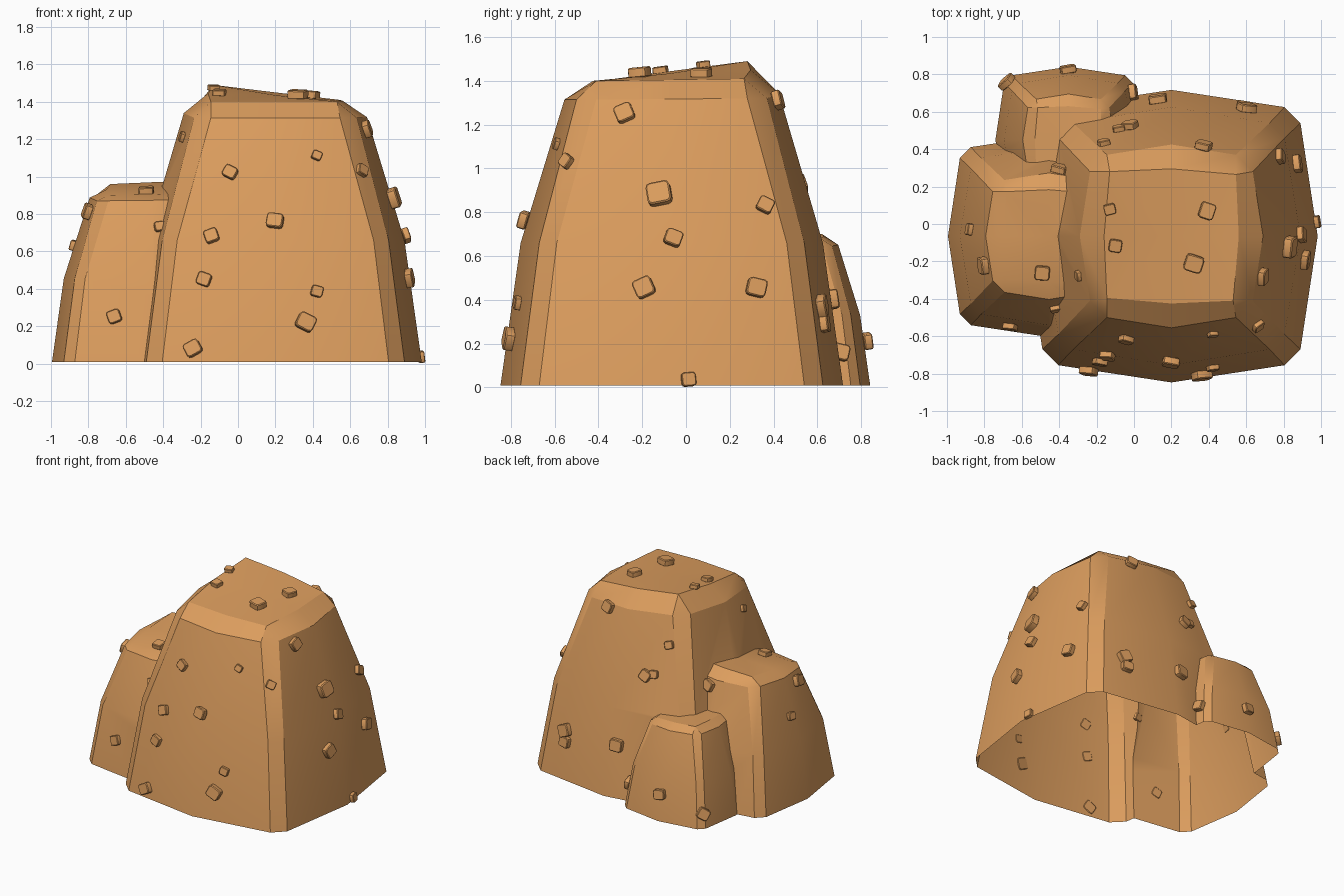
import bpy, bmesh, math, random
from mathutils import Vector, Matrix
from mathutils.bvhtree import BVHTree

if "Cube" in bpy.data.objects:
    bpy.data.objects.remove(bpy.data.objects["Cube"])

random.seed(4)
mat = bpy.data.materials.new("sandstone orange")
mat.diffuse_color = (0.72, 0.34, 0.112, 1)
mat.use_nodes = True
mat.node_tree.nodes["Principled BSDF"].inputs["Base Color"].default_value = mat.diffuse_color


def smooth(ob, angle):
    bpy.ops.object.select_all(action='DESELECT')
    ob.select_set(True)
    bpy.context.view_layer.objects.active = ob
    bpy.ops.object.shade_smooth_by_angle(angle=math.radians(angle))


def make_object(bm, name):
    me = bpy.data.meshes.new(name)
    bm.to_mesh(me)
    bm.free()
    me.materials.append(mat)
    ob = bpy.data.objects.new(name, me)
    bpy.context.collection.objects.link(ob)
    return ob


# Boulder levels: height, corner near, corner far, bulge at the side middle
LEVELS = [(0.01, 0.605, 0.69, 0.782), (0.66, 0.525, 0.605, 0.69),
          (1.32, 0.345, 0.435, 0.49)]


def boulder(name, cx, cy, s, corners):
    """Tapered rounded-square rock; corners = crown corner heights in
    order right-back, left-back, left-front, right-front."""
    bm = bmesh.new()
    lift = [0.55 * (c - 1.41 * s) for c in corners]  # shoulder follows crown
    rings = []
    for level, (z, near, far, bulge) in enumerate(LEVELS):
        ring = []
        for k in range(4):
            rot = Matrix.Rotation(k * math.pi / 2, 3, 'Z')
            for n, p in enumerate(((bulge, 0), (far, near), (near, far))):
                v = rot @ Vector((p[0], p[1], 0)) * s
                h = z * s if level else 0.01
                if level == 2:
                    h += lift[k] if n else (lift[k] + lift[k - 1]) / 2
                ring.append(bm.verts.new((cx + v.x, cy + v.y, h)))
        rings.append(ring)
    # Crown: four corners and side middles, sloping to the raised corner
    top = []
    for k in range(4):
        rot = Matrix.Rotation(k * math.pi / 2, 3, 'Z')
        m = rot @ Vector((0.36, 0, 0)) * s
        c = rot @ Vector((0.345, 0.33, 0)) * s
        top.append(bm.verts.new((cx + m.x, cy + m.y, (corners[k] + corners[k - 1]) / 2)))
        top.append(bm.verts.new((cx + c.x, cy + c.y, corners[k])))
    for a, b in zip(rings, rings[1:]):
        for i in range(12):
            j = (i + 1) % 12
            bm.faces.new((a[i], a[j], b[j], b[i]))
    r = rings[-1]
    hub = bm.verts.new((cx, cy, sum(corners) / 4 + 0.01 * s))
    for k in range(4):
        m, c, n = top[2 * k], top[2 * k + 1], top[(2 * k + 2) % 8]
        bm.faces.new((r[3 * k], r[3 * k + 1], c, m))
        bm.faces.new((r[3 * k + 1], r[3 * k + 2], c))
        bm.faces.new((r[3 * k + 2], r[(3 * k + 3) % 12], n, c))
        bm.faces.new((m, c, hub))
        bm.faces.new((c, n, hub))
    bm.faces.new(rings[0][::-1])  # temporary floor for a clean union
    bmesh.ops.recalc_face_normals(bm, faces=bm.faces)
    return make_object(bm, name)


rock = boulder("boulders", 0.2, -0.065, 1.0, (1.41, 1.49, 1.40, 1.40))
helpers = [boulder("left_boulder", -0.455, -0.065, 0.69, (0.98, 0.96, 0.90, 0.91)),
           boulder("back_boulder", -0.35, 0.45, 0.5, (0.68, 0.70, 0.69, 0.69))]

# Fuse the three rocks into one shell, then open the underside
for h in helpers:
    mod = rock.modifiers.new("fuse", 'BOOLEAN')
    mod.operation = 'UNION'
    mod.solver = 'EXACT'
    mod.object = h
fused = bpy.data.meshes.new_from_object(
    rock.evaluated_get(bpy.context.evaluated_depsgraph_get()))
rock.modifiers.clear()
rock.data = fused
for h in helpers:
    bpy.data.objects.remove(h)
bm = bmesh.new()
bm.from_mesh(fused)
floor = [f for f in bm.faces if all(v.co.z < 0.012 for v in f.verts)]
bmesh.ops.delete(bm, geom=floor, context='FACES')
bm.to_mesh(fused)
tree = BVHTree.FromBMesh(bm)
bm.free()
smooth(rock, 28)


def chip(origin, direction, size):
    """Small rounded stone chip lying on the first surface hit."""
    loc, nor = tree.ray_cast(origin, direction)[:2]
    if loc is None:
        return
    if nor.dot(direction) > 0:
        nor = -nor
    bm = bmesh.new()
    bmesh.ops.create_cube(bm, size=1)
    bmesh.ops.scale(bm, verts=bm.verts,
                    vec=(size * 1.05, size * random.uniform(0.9, 1.03), size * 0.5))
    sides = [e for e in bm.edges if abs(e.verts[0].co.z - e.verts[1].co.z) > 0.001]
    bmesh.ops.bevel(bm, geom=sides, offset=size * 0.2, segments=2, profile=0.5, affect='EDGES')
    rim = [e for e in bm.edges if abs(e.verts[0].co.z - e.verts[1].co.z) < 0.001]
    bmesh.ops.bevel(bm, geom=rim, offset=size * 0.06, segments=1, affect='EDGES')
    q = nor.to_track_quat('Z', 'Y').to_matrix().to_4x4()
    spin = Matrix.Rotation(random.uniform(-0.6, 0.6), 4, 'Z')
    bm.transform(Matrix.Translation(loc + nor * size * 0.2) @ q @ spin)
    smooth(make_object(bm, "stone_chip"), 40)


# Chips seen from the front (x, z, size)
for x, z, s in [(-.04, 1.02, .07), (.42, 1.11, .05), (.2, .76, .085), (-.14, .68, .07),
                (-.18, .45, .07), (.42, .385, .06), (.36, .22, .095), (-.24, .08, .085),
                (-.66, .25, .068), (-.29, 1.21, .05), (-.42, .73, .055)]:
    chip(Vector((x, -3, z)), Vector((0, 1, 0)), s)
# Chips seen from the right (y, z, size)
for y, z, s in [(-.28, 1.25, .08), (-.54, 1.03, .06), (-.12, .88, .105), (-.06, .68, .075),
                (.36, .83, .07), (-.19, .455, .085), (.32, .455, .085), (.01, .035, .062)]:
    chip(Vector((3, y, z)), Vector((-1, 0, 0)), s)
# Chips seen from the back (x, z, size)
for x, z, s in [(.6, .37, .09), (.59, .29, .08), (.13, .4, .09), (-.02, .16, .08),
                (-.67, .12, .08), (-.35, .21, .08)]:
    chip(Vector((x, 3, z)), Vector((0, -1, 0)), s)
# Chips seen from above (x, y, size)
for x, y, s in [(-.13, .08, .06), (.39, .07, .085), (-.1, -.115, .065), (.32, -.21, .095),
                (.37, .405, .08), (-.16, .425, .06), (-.08, .5, .06), (-.02, .515, .075),
                (-.4, .28, .08), (-.49, -.26, .075), (-.79, -.22, .085), (-.87, -.03, .06)]:
    chip(Vector((x, y, 3)), Vector((0, 0, -1)), s)
